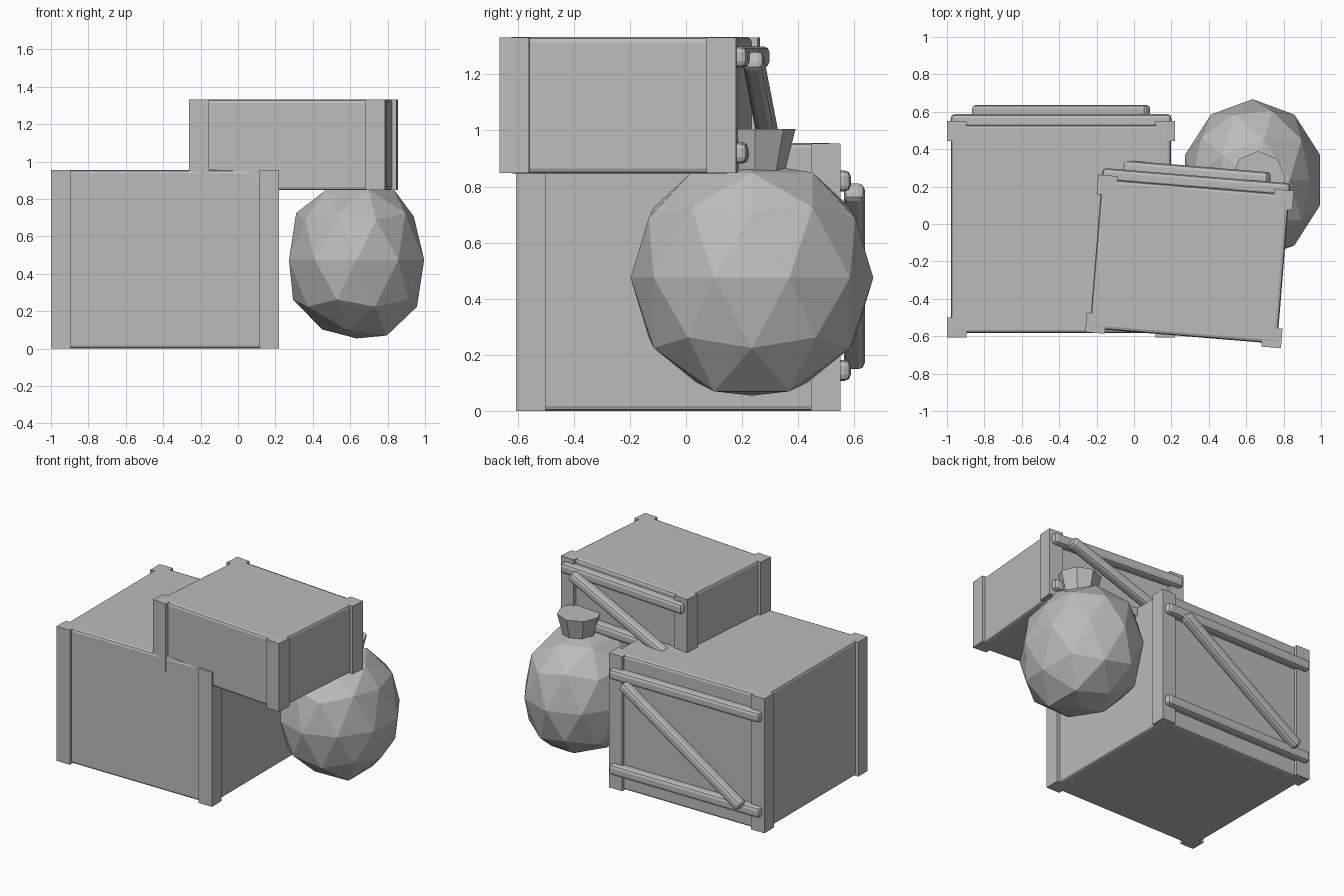
import bpy
import bmesh
import math
from mathutils import Matrix, Vector

cube = bpy.data.objects.get("Cube")
if cube:
    bpy.data.objects.remove(cube, do_unlink=True)

GREY = (0.5, 0.5, 0.5, 1.0)
mat = bpy.data.materials.new("plain grey")
mat.use_nodes = True
mat.diffuse_color = GREY
mat.node_tree.nodes["Principled BSDF"].inputs["Base Color"].default_value = GREY


def add_object(name, bm, matrix):
    mesh = bpy.data.meshes.new(name)
    bm.to_mesh(mesh)
    bm.free()
    mesh.materials.append(mat)
    obj = bpy.data.objects.new(name, mesh)
    obj.matrix_world = matrix
    bpy.context.collection.objects.link(obj)
    return obj


def add_box(name, size, matrix, bevel=0.0):
    bm = bmesh.new()
    bmesh.ops.create_cube(bm, size=1)
    bmesh.ops.scale(bm, vec=size, verts=bm.verts)
    if bevel:
        bmesh.ops.bevel(bm, geom=list(bm.edges), offset=bevel, segments=2,
                        profile=0.5, affect='EDGES')
    return add_object(name, bm, matrix)


def add_crate(name, size, place, rail_inset, brace_x, brace_z):
    """Crate standing on its local z = 0, braced on the back."""
    w, d, h = size
    lip = 0.022
    post = 0.105

    def at(x, y, z):
        return place @ Matrix.Translation((x, y, z))

    # Body with softened edges
    add_box(name + "_body", (w - 2 * lip, d - 2 * lip, h), at(0, 0, h / 2), 0.018)

    # Corner posts
    for sx, side in ((-1, "right"), (1, "left")):
        for sy, end in ((-1, "front"), (1, "back")):
            add_box(f"{name}_{end}_{side}_post", (post, post, h - 0.002),
                    at(sx * (w - post) / 2, sy * (d - post) / 2, h / 2))

    # Horizontal rails across the back
    for z, level in ((rail_inset[0], "lower"), (h - rail_inset[1], "upper")):
        add_box(f"{name}_{level}_rail", (w - 0.04, 0.075, 0.075), at(0, d / 2, z), 0.022)

    # Diagonal brace over the rails
    low = Vector((-brace_x, 0, brace_z[0]))
    high = Vector((brace_x, 0, brace_z[1]))
    run = high - low
    mid = (low + high) / 2
    turn = Matrix.Rotation(-math.atan2(run.z, run.x), 4, 'Y')
    add_box(name + "_brace", (run.length, 0.075, 0.07),
            at(0, d / 2 + 0.05, mid.z) @ turn, 0.022)


# Crates
add_crate("large_crate", (1.22, 1.156, 0.955), Matrix.Translation((-0.39, -0.028, 0)),
          (0.145, 0.135), 0.465, (0.17, 0.79))
add_crate("small_crate", (1.05, 0.845, 0.485),
          Matrix.Translation((0.297, -0.2, 0.847)) @ Matrix.Rotation(math.radians(-4.7), 4, 'Z'),
          (0.073, 0.07), 0.39, (0.075, 0.408))

# Sack: faceted ball, tapered towards the neck and rounded off below
bm = bmesh.new()
bmesh.ops.create_icosphere(bm, subdivisions=2, radius=1)
for v in bm.verts:
    if v.co.z > 0.4 and v.co.x > 0.8:
        v.co.x *= 0.9
        v.co.z += 0.04
    elif -0.9 < v.co.z < -0.8 and v.co.x < 0:
        v.co *= 0.92
bmesh.ops.scale(bm, vec=(0.38, 0.4325, 0.476), verts=bm.verts)
for v in bm.verts:
    top = 0.41 if v.co.xy.length < 0.01 else 0.375
    v.co.z = max(-0.42, min(top, v.co.z))
add_object("sack_body", bm, Matrix.Translation((0.634, 0.235, 0.475)))

# Sack neck: flared, gathered top
bm = bmesh.new()
bmesh.ops.create_cone(bm, cap_ends=True, segments=8, radius1=0.105, radius2=0.145, depth=0.16)
add_object("sack_neck", bm, Matrix.Translation((0.665, 0.245, 0.925)))
